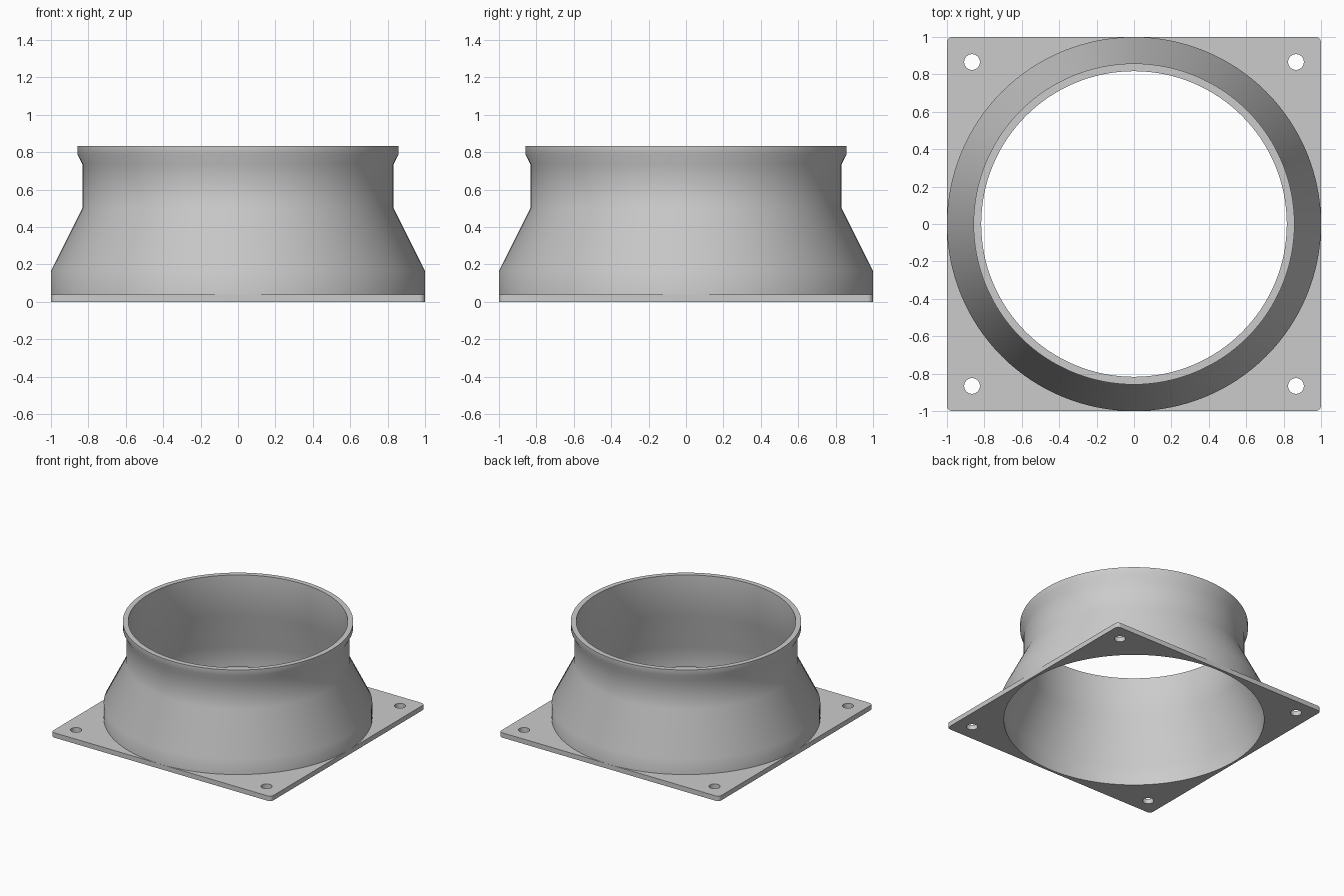
import bpy, bmesh, math
from mathutils import Matrix, Vector

cube = bpy.data.objects.get("Cube")
if cube:
    bpy.data.objects.remove(cube, do_unlink=True)

# One plain grey material
GREY = (0.6, 0.6, 0.6, 1.0)
grey = bpy.data.materials.new("light grey")
grey.use_nodes = True
grey.diffuse_color = GREY
grey.node_tree.nodes["Principled BSDF"].inputs["Base Color"].default_value = GREY

SEGMENTS = 128
PLATE_T = 0.04
HOLE_AT, HOLE_R = 0.866, 0.042


def make_object(name, bm):
    bmesh.ops.recalc_face_normals(bm, faces=bm.faces)
    mesh = bpy.data.meshes.new(name)
    bm.to_mesh(mesh)
    bm.free()
    mesh.materials.append(grey)
    obj = bpy.data.objects.new(name, mesh)
    bpy.context.collection.objects.link(obj)
    return obj


def smooth(obj):
    bpy.ops.object.select_all(action='DESELECT')
    obj.select_set(True)
    bpy.context.view_layer.objects.active = obj
    bpy.ops.object.shade_smooth_by_angle(angle=math.radians(30))


def add_cylinder(bm, x, y, radius, segments):
    bmesh.ops.create_cone(bm, cap_ends=True, segments=segments, radius1=radius,
                          radius2=radius, depth=0.4, matrix=Matrix.Translation((x, y, 0)))


# Square flange plate with rounded corners
bm = bmesh.new()
bmesh.ops.create_cube(bm, size=1, matrix=Matrix.Translation((0, 0, PLATE_T / 2))
                      @ Matrix.Diagonal((2, 2, PLATE_T, 1)))
corners = [e for e in bm.edges if abs(e.verts[0].co.z - e.verts[1].co.z) > PLATE_T / 2]
bmesh.ops.bevel(bm, geom=corners, offset=0.03, segments=6, profile=0.5, affect='EDGES')
plate = make_object("flange_plate", bm)

# Cutter for the large bore and four screw holes
bm = bmesh.new()
add_cylinder(bm, 0, 0, 0.99, SEGMENTS)
for sx in (-1, 1):
    for sy in (-1, 1):
        add_cylinder(bm, sx * HOLE_AT, sy * HOLE_AT, HOLE_R, 32)
cutter = make_object("hole_cutter", bm)
cutter.hide_render = True

cut = plate.modifiers.new("holes", 'BOOLEAN')
cut.operation = 'DIFFERENCE'
cut.solver = 'EXACT'
cut.object = cutter
bpy.ops.object.select_all(action='DESELECT')
plate.select_set(True)
bpy.context.view_layer.objects.active = plate
bpy.ops.object.modifier_apply(modifier=cut.name)
bpy.data.objects.remove(cutter, do_unlink=True)
smooth(plate)

# Thin-walled duct: skirt, taper, neck and lip, as a closed turned profile
profile = [(1.0, 0), (1.0, 0.165), (0.832, 0.5), (0.832, 0.737), (0.858, 0.787),
           (0.858, 0.833), (0.817, 0.833), (0.817, 0.5), (0.98, 0.165), (0.98, 0)]
bm = bmesh.new()
verts = [bm.verts.new((r, 0, z)) for r, z in profile]
edges = [bm.edges.new((a, b)) for a, b in zip(verts, verts[1:] + verts[:1])]
bmesh.ops.spin(bm, geom=verts + edges, cent=(0, 0, 0), axis=Vector((0, 0, 1)),
               angle=math.tau, steps=SEGMENTS, use_merge=False)
bmesh.ops.remove_doubles(bm, verts=bm.verts, dist=0.0005)
duct = make_object("duct_collar", bm)
smooth(duct)
